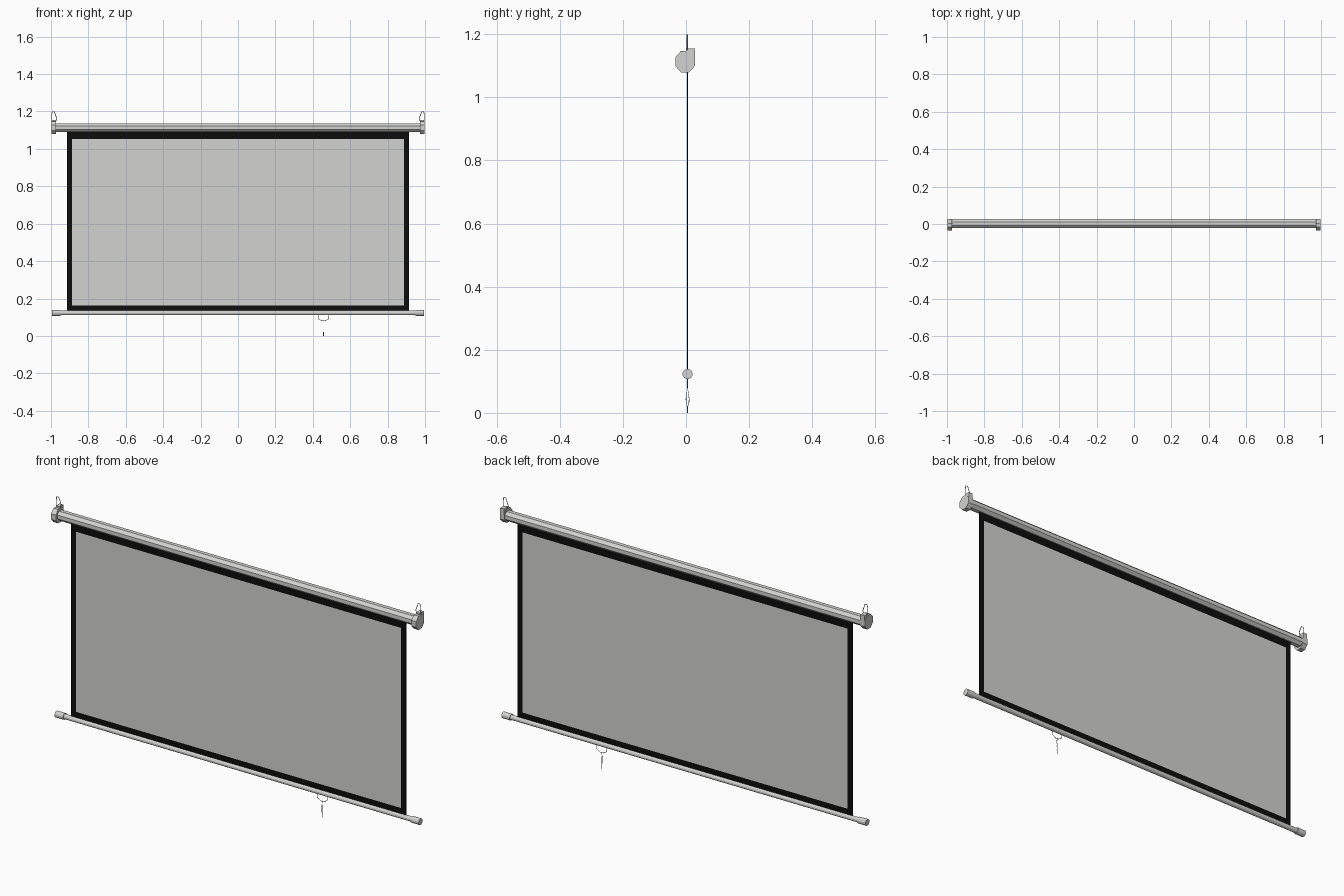
import bpy, bmesh, math
from mathutils import Vector

if "Cube" in bpy.data.objects:
    bpy.data.objects.remove(bpy.data.objects["Cube"])


def material(name, rgb):
    m = bpy.data.materials.new(name)
    m.diffuse_color = (*rgb, 1)
    m.use_nodes = True
    m.node_tree.nodes["Principled BSDF"].inputs["Base Color"].default_value = m.diffuse_color
    return m


WHITE = material("white_fabric", (0.65, 0.65, 0.635))
BLACK = material("black_border", (0.004, 0.004, 0.004))
CASE = material("pale_grey_case", (0.65, 0.65, 0.635))
METAL = material("grey_metal", (0.45, 0.45, 0.44))


def finish(name, bm, *mats):
    bmesh.ops.recalc_face_normals(bm, faces=bm.faces)
    me = bpy.data.meshes.new(name)
    bm.to_mesh(me)
    bm.free()
    for m in mats:
        me.materials.append(m)
    ob = bpy.data.objects.new(name, me)
    bpy.context.collection.objects.link(ob)
    return ob


def extrude_x(name, profile, x0, x1, mat):
    """Extrude a closed (y, z) profile along x."""
    bm = bmesh.new()
    face = bm.faces.new([bm.verts.new((x0, y, z)) for y, z in profile])
    geo = bmesh.ops.extrude_face_region(bm, geom=[face])["geom"]
    bmesh.ops.translate(bm, vec=(x1 - x0, 0, 0),
                        verts=[v for v in geo if isinstance(v, bmesh.types.BMVert)])
    return finish(name, bm, mat)


def ring(cy, cz, ry, rz, n):
    """Regular polygon with flat top, measured across its flats."""
    k = 1 / math.cos(math.pi / n)
    return [(cy + ry * k * math.cos((i + .5) * math.tau / n),
             cz + rz * k * math.sin((i + .5) * math.tau / n)) for i in range(n)]


def wire(name, points, radius, closed, mat):
    """Thin tube along straight segments."""
    cu = bpy.data.curves.new(name, 'CURVE')
    cu.dimensions = '3D'
    cu.bevel_depth = radius
    cu.bevel_resolution = 0
    cu.use_fill_caps = True
    sp = cu.splines.new('POLY')
    sp.points.add(len(points) - 1)
    for p, co in zip(sp.points, points):
        p.co = (*co, 1)
    sp.use_cyclic_u = closed
    cu.materials.append(mat)
    ob = bpy.data.objects.new(name, cu)
    bpy.context.collection.objects.link(ob)


# Octagonal roller housing
extrude_x("housing", ring(0.002, 1.113, 0.024, 0.023, 8), -0.975, 0.975, CASE)

# Screen sheet: thin slab cut into border and picture area, both sides
SY = 0.005
bm = bmesh.new()
bmesh.ops.create_cube(bm, size=1)
for v in bm.verts:
    v.co = Vector((v.co.x * 1.83, SY + v.co.y * 0.004, 0.61 + v.co.z * 0.97))
for co, no in (((-0.888, 0, 0), (1, 0, 0)), ((0.888, 0, 0), (1, 0, 0)),
               ((0, 0, 0.163), (0, 0, 1)), ((0, 0, 1.053), (0, 0, 1))):
    bmesh.ops.bisect_plane(bm, geom=bm.verts[:] + bm.edges[:] + bm.faces[:],
                           plane_co=co, plane_no=no)
for f in bm.faces:
    c = f.calc_center_median()
    inside = abs(c.x) < 0.888 and 0.163 < c.z < 1.053
    f.material_index = 0 if inside else 1
finish("screen_sheet", bm, WHITE, BLACK)

# Bottom weight bar
extrude_x("bottom_bar", ring(SY, 0.123, 0.012, 0.012, 12), -0.96, 0.96, CASE)

for side, s in (("left", -1), ("right", 1)):
    # Housing end cap with the raised mounting block at its back
    extrude_x(f"{side}_end_cap", ring(-0.003, 1.113, 0.031, 0.034, 8),
              s * 0.972, s * 0.998, CASE)
    extrude_x(f"{side}_mount_block",
              [(0.0, 1.13), (0.028, 1.12), (0.028, 1.154), (0.0, 1.154)],
              s * 0.974, s * 0.996, CASE)
    # Hanging ring
    wire(f"{side}_hanging_ring",
         [(s * x, 0.004, z) for x, z in
          ((0.996, 1.152), (0.996, 1.185), (0.993, 1.198), (0.982, 1.198),
           (0.969, 1.163), (0.972, 1.152))], 0.002, True, METAL)
    # Bar end cap
    extrude_x(f"{side}_bar_cap", ring(SY, 0.123, 0.0155, 0.0155, 12),
              s * 0.95, s * 0.995, CASE)

# Pull handle: bail under the bar, cord and thin finger loop
HX = 0.457
wire("handle_bail", [(HX + x, SY, z) for x, z in
     ((-0.028, 0.112), (-0.028, 0.092), (-0.008, 0.080), (0.008, 0.080),
      (0.028, 0.092), (0.028, 0.112))], 0.0015, False, METAL)
wire("pull_loop", [(HX, SY + y, z) for y, z in
     ((0, 0.082), (-0.005, 0.045), (-0.004, 0.028), (0, 0.020),
      (0.004, 0.028), (0.005, 0.045))], 0.001, True, METAL)
wire("pull_tip", [(HX, SY, 0.022), (HX, SY, 0.0)], 0.0015, False, METAL)
